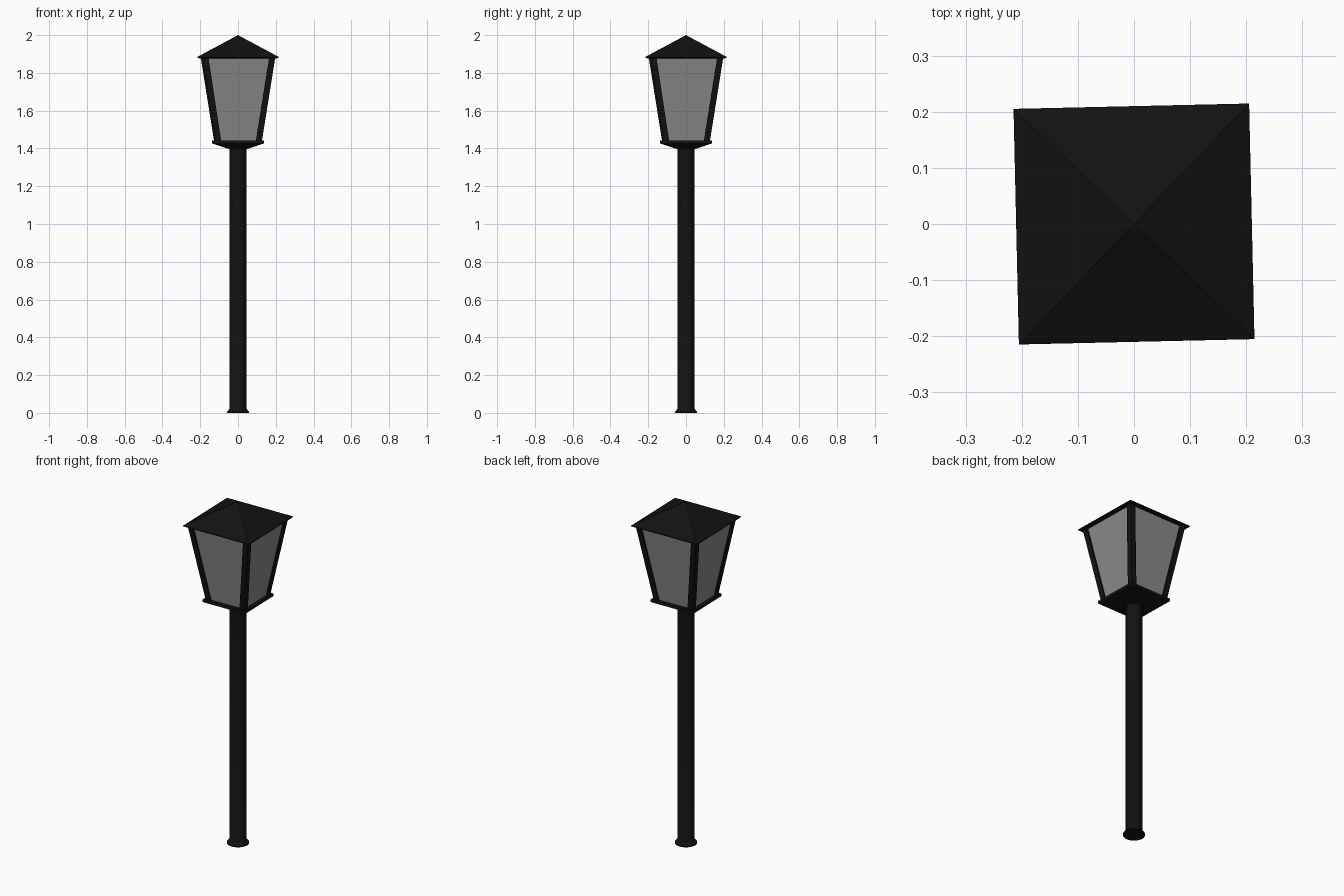
import bpy, bmesh, math
from mathutils import Matrix

if "Cube" in bpy.data.objects:
    bpy.data.objects.remove(bpy.data.objects["Cube"])

TURN = Matrix.Rotation(math.radians(1.3), 4, 'Z')  # slight twist of the lantern


def material(name, c):
    m = bpy.data.materials.new(name)
    m.diffuse_color = (c, c, c, 1)
    m.use_nodes = True
    m.node_tree.nodes["Principled BSDF"].inputs["Base Color"].default_value = m.diffuse_color
    return m


black = material("black_metal", 0.006)
pane = material("frosted_glass", 0.26)


def loft(name, sections, mat, caps=True):
    """Skin a stack of equally sized point loops."""
    bm = bmesh.new()
    loops = [[bm.verts.new(p) for p in s] for s in sections]
    n = len(loops[0])
    for a, b in zip(loops, loops[1:]):
        for i in range(n):
            j = (i + 1) % n
            bm.faces.new((a[i], a[j], b[j], b[i]))
    if caps:
        bm.faces.new(loops[0][::-1])
        bm.faces.new(loops[-1])
    bmesh.ops.remove_doubles(bm, verts=bm.verts, dist=1e-5)
    bmesh.ops.recalc_face_normals(bm, faces=bm.faces)
    me = bpy.data.meshes.new(name)
    bm.to_mesh(me)
    bm.free()
    me.materials.append(mat)
    ob = bpy.data.objects.new(name, me)
    bpy.context.collection.objects.link(ob)
    return ob


def square(h, z, cx=0, cy=0):
    return [(cx - h, cy - h, z), (cx + h, cy - h, z), (cx + h, cy + h, z), (cx - h, cy + h, z)]


def circle(r, z, n=32):
    return [(r * math.cos(2 * math.pi * i / n), r * math.sin(2 * math.pi * i / n), z) for i in range(n)]


# Round pole with flared foot
pole = loft("pole", [circle(r, z) for r, z in
            [(0.059, 0), (0.059, 0.006), (0.051, 0.014), (0.044, 0.024), (0.044, 1.41)]], black)
bpy.context.view_layer.objects.active = pole
pole.select_set(True)
bpy.ops.object.shade_smooth_by_angle(angle=math.radians(40))

# Lantern tray: tapered underside with a thin square rim
parts = [loft("lantern_tray", [square(0.044, 1.396), square(0.135, 1.427), square(0.135, 1.443)], black)]

# Glass panes
parts.append(loft("glass", [square(0.116, 1.44), square(0.184, 1.88)], pane, caps=False))

# Four leaning corner posts
for sx in (-1, 1):
    for sy in (-1, 1):
        parts.append(loft("corner_post", [square(0.016, 1.44, sx * 0.108, sy * 0.108),
                                          square(0.016, 1.882, sx * 0.177, sy * 0.177)], black))

# Pyramid roof with a thin eave
parts.append(loft("roof", [square(0.200, 1.877), square(0.210, 1.880), square(0.210, 1.885),
                           square(0.0, 2.0)], black, caps=False))
parts.append(loft("roof_underside", [square(0.200, 1.877), square(0.200, 1.879)], black))

for p in parts:
    p.matrix_world = TURN
